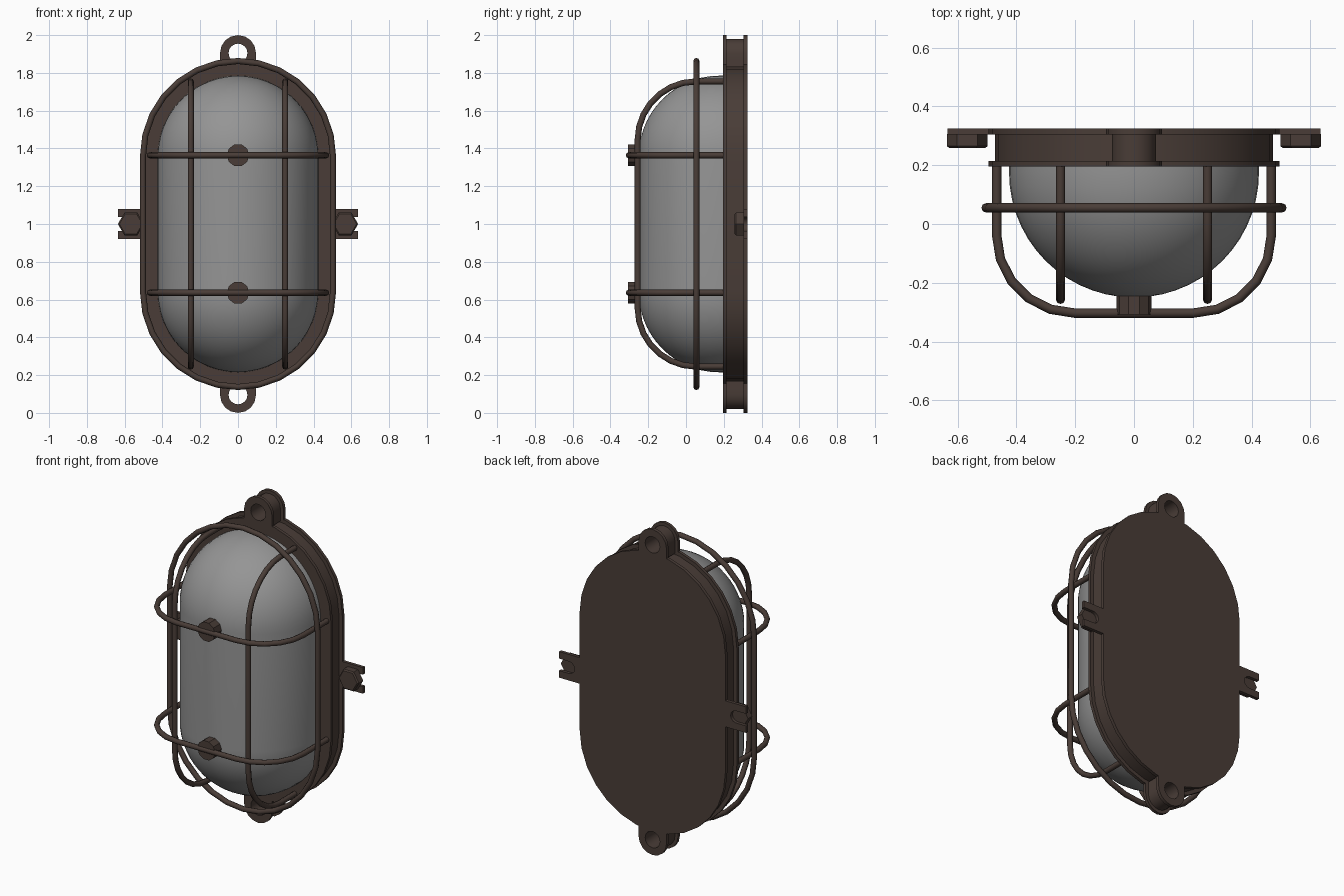
import bpy, bmesh, math
from mathutils import Vector

if "Cube" in bpy.data.objects:
    bpy.data.objects.remove(bpy.data.objects["Cube"])

def material(name, rgb):
    m = bpy.data.materials.new(name)
    m.diffuse_color = (*rgb, 1)
    m.use_nodes = True
    m.node_tree.nodes["Principled BSDF"].inputs["Base Color"].default_value = m.diffuse_color
    return m

BRONZE = material("dark bronze", (0.067, 0.046, 0.038))
GLASS = material("grey glass", (0.30, 0.30, 0.30))
MID, HALF = 1.0, 0.36          # centre height, half length of the straight sides

def finish(name, mesh, mat, angle=35):
    ob = bpy.data.objects.new(name, mesh)
    bpy.context.scene.collection.objects.link(ob)
    mesh.materials.clear()
    mesh.materials.append(mat)
    bpy.ops.object.select_all(action='DESELECT')
    ob.select_set(True)
    bpy.context.view_layer.objects.active = ob
    if angle:
        bpy.ops.object.shade_smooth_by_angle(angle=math.radians(angle))
    return ob

def stadium(r, n=14):
    """Outline of straight sides and round ends, as (x, z)."""
    pts = []
    for s, start in ((1, 0), (-1, math.pi)):
        for i in range(n + 1):
            a = start + math.pi * i / n
            pts.append((r * math.cos(a), MID + s * HALF + r * math.sin(a)))
    return pts

def loft(name, rings, mat, caps=True, closed=False, angle=35):
    """Skin a list of (outline, y) rings."""
    bm = bmesh.new()
    vs = [[bm.verts.new((x, y, z)) for x, z in o] for o, y in rings]
    n = len(vs[0])
    pairs = list(zip(vs, vs[1:])) + ([(vs[-1], vs[0])] if closed else [])
    for a, b in pairs:
        for i in range(n):
            j = (i + 1) % n
            bm.faces.new((a[i], a[j], b[j], b[i]))
    if caps:
        bm.faces.new(vs[0])
        bm.faces.new(vs[-1])
    bmesh.ops.remove_doubles(bm, verts=bm.verts, dist=1e-5)
    bmesh.ops.recalc_face_normals(bm, faces=bm.faces)
    me = bpy.data.meshes.new(name)
    bm.to_mesh(me)
    bm.free()
    return finish(name, me, mat, angle)

def wire(name, pts, cyclic=False, r=0.016):
    """Round bar along a path."""
    cu = bpy.data.curves.new(name, 'CURVE')
    cu.dimensions = '3D'
    cu.bevel_depth, cu.bevel_resolution, cu.use_fill_caps = r, 2, True
    sp = cu.splines.new('POLY')
    sp.points.add(len(pts) - 1)
    for p, co in zip(sp.points, pts):
        p.co = (*co, 1)
    sp.use_cyclic_u = cyclic
    tmp = bpy.data.objects.new("tmp", cu)
    me = bpy.data.meshes.new_from_object(tmp)
    bpy.data.objects.remove(tmp)
    return finish(name, me, BRONZE, 50)

def circle(cx, cz, r, n, start=0.0):
    return [(cx + r * math.cos(start + 2 * math.pi * i / n),
             cz + r * math.sin(start + 2 * math.pi * i / n)) for i in range(n)]

def hoop(half, front, radius, n, back=0.2):
    """U-shaped path as (across, y) with rounded corners."""
    side = [(half, back)]
    for i in range(n + 1):
        a = math.pi / 2 * i / n
        side.append((half - radius + radius * math.cos(a), front + radius - radius * math.sin(a)))
    return side + [(-u, y) for u, y in reversed(side)]

# Housing: back plate, recessed wall, front flange
LAYERS = (("back_plate", 0.495, 0.095, 0.305, 0.325),
          ("housing_wall", 0.472, 0.075, 0.212, 0.307),
          ("front_flange", 0.495, 0.095, 0.195, 0.214))
for name, r, lug_r, y0, y1 in LAYERS:
    loft(name, [(stadium(r), y0), (stadium(r), y1)], BRONZE)
    # Hanging lugs with a hole, top and bottom
    for s, end in ((1, "top"), (-1, "bottom")):
        cz, n = MID + s * 0.905, 16
        outer, inner = [], circle(0, cz, 0.05, n)
        for i in range(n):
            a = 2 * math.pi * i / n
            dx, dz = math.cos(a), math.sin(a) * s
            k = lug_r if dz > -0.01 else lug_r / max(abs(dx), abs(dz))
            outer.append((k * dx, cz + s * k * dz))
        loft(f"{end}_lug_{name}", [(outer, y0), (outer, y1), (inner, y1), (inner, y0)],
             BRONZE, caps=False, closed=True)

# Glass dome: half capsule
R, CY = 0.425, 0.175
rings = [(stadium(R, 24), 0.21)]
for i in range(15):
    a = math.pi / 2 * i / 14
    rings.append((stadium(R * math.cos(a), 24), CY - R * math.sin(a)))
loft("glass_dome", rings, GLASS, caps=False, angle=60)

# Cage: perimeter ring, upright bars, cross bars with bosses
wire("cage_ring", [(x, 0.055, z) for x, z in stadium(0.503)], cyclic=True)
for s, side in ((-1, "left"), (1, "right")):
    wire(f"{side}_upright_bar",
         [(s * 0.25, y, MID + u) for u, y in hoop(0.755, -0.256, 0.31, 7)])
for s, end in ((1, "upper"), (-1, "lower")):
    z = MID + s * 0.364
    wire(f"{end}_cross_bar", [(u, y, z) for u, y in hoop(0.467, -0.303, 0.265, 5)])
    c = circle(0, z, 0.06, 10)
    loft(f"{end}_boss", [(c, -0.308), (c, -0.235)], BRONZE)

# Side tabs with open slot, and hex bolts
for s, side in ((-1, "left"), (1, "right")):
    slot = [(0.567 - 0.037 * math.sin(a), MID + 0.037 * math.cos(a))
            for a in (math.pi * i / 6 for i in range(7))]
    tab = [(0.45, 0.92), (0.45, 1.08), (0.635, 1.08), (0.635, 1.037)] + slot + \
          [(0.635, 0.963), (0.635, 0.92)]
    tab = [(s * x, z) for x, z in tab]
    loft(f"{side}_tab", [(tab, 0.305), (tab, 0.325)], BRONZE)
    hexa, top = circle(s * 0.567, MID, 0.069, 6), circle(s * 0.567, MID, 0.061, 6)
    loft(f"{side}_bolt", [(top, 0.258), (hexa, 0.265), (hexa, 0.306)], BRONZE, angle=0)
